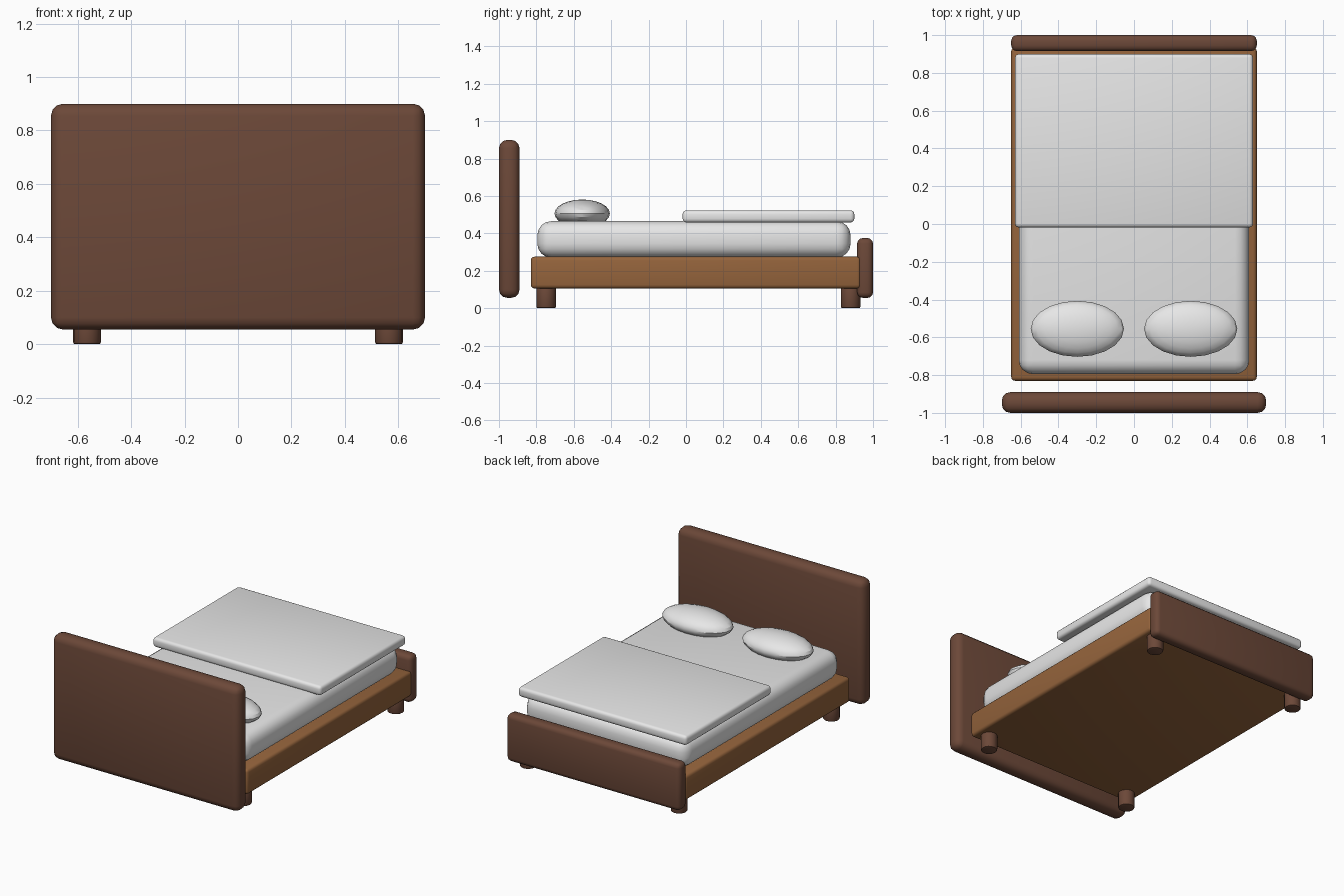
import bpy
from math import radians

if "Cube" in bpy.data.objects:
    bpy.data.objects.remove(bpy.data.objects["Cube"], do_unlink=True)


def material(name, rgb):
    mat = bpy.data.materials.new(name)
    mat.use_nodes = True
    mat.diffuse_color = (*rgb, 1)
    mat.node_tree.nodes["Principled BSDF"].inputs["Base Color"].default_value = (*rgb, 1)
    return mat


dark_wood = material("dark wood", (0.15, 0.065, 0.04))
warm_wood = material("warm wood", (0.3, 0.127, 0.045))
linen = material("linen", (0.8, 0.8, 0.8))


def finish(name, mat, bevel=0, segments=3):
    """Name and colour the active object, round its edges and smooth it."""
    obj = bpy.context.object
    obj.name = name
    obj.data.materials.append(mat)
    bpy.ops.object.transform_apply(location=False, rotation=False, scale=True)
    if bevel:
        mod = obj.modifiers.new("rounded edges", "BEVEL")
        mod.width = bevel
        mod.segments = segments
        mod.limit_method = "ANGLE"
        bpy.ops.object.modifier_apply(modifier=mod.name)
    bpy.ops.object.shade_smooth_by_angle(angle=radians(30))
    return obj


def box(name, mat, half_width, y, z, bevel, segments=3):
    """Rounded box, centred on x, spanning the y and z ranges."""
    bpy.ops.mesh.primitive_cube_add(size=1, location=(0, sum(y) / 2, sum(z) / 2))
    bpy.context.object.scale = (2 * half_width, y[1] - y[0], z[1] - z[0])
    return finish(name, mat, bevel, segments)


# Wooden frame and end boards
box("bed_frame", warm_wood, 0.65, (-0.83, 0.935), (0.105, 0.275), 0.02)
box("headboard", dark_wood, 0.70, (-1.0, -0.89), (0.055, 0.90), 0.045)
box("footboard", dark_wood, 0.65, (0.915, 1.0), (0.055, 0.375), 0.03)

# Bedding
box("mattress", linen, 0.61, (-0.795, 0.88), (0.27, 0.465), 0.075, 4)
box("blanket", linen, 0.63, (-0.018, 0.90), (0.458, 0.523), 0.02)

# Legs and pillows, one of each per side
for side, sx in (("left", 1), ("right", -1)):
    for end, y in (("front", -0.748), ("back", 0.88)):
        bpy.ops.mesh.primitive_cylinder_add(vertices=16, radius=0.052, depth=0.12,
                                            location=(sx * 0.565, y, 0.06))
        finish(f"{end}_{side}_leg", dark_wood, 0.008, 2)
    bpy.ops.mesh.primitive_uv_sphere_add(segments=20, ring_count=12, radius=1,
                                         location=(sx * 0.3, -0.555, 0.506))
    bpy.context.object.scale = (0.247, 0.148, 0.075)
    finish(f"{side}_pillow", linen)
